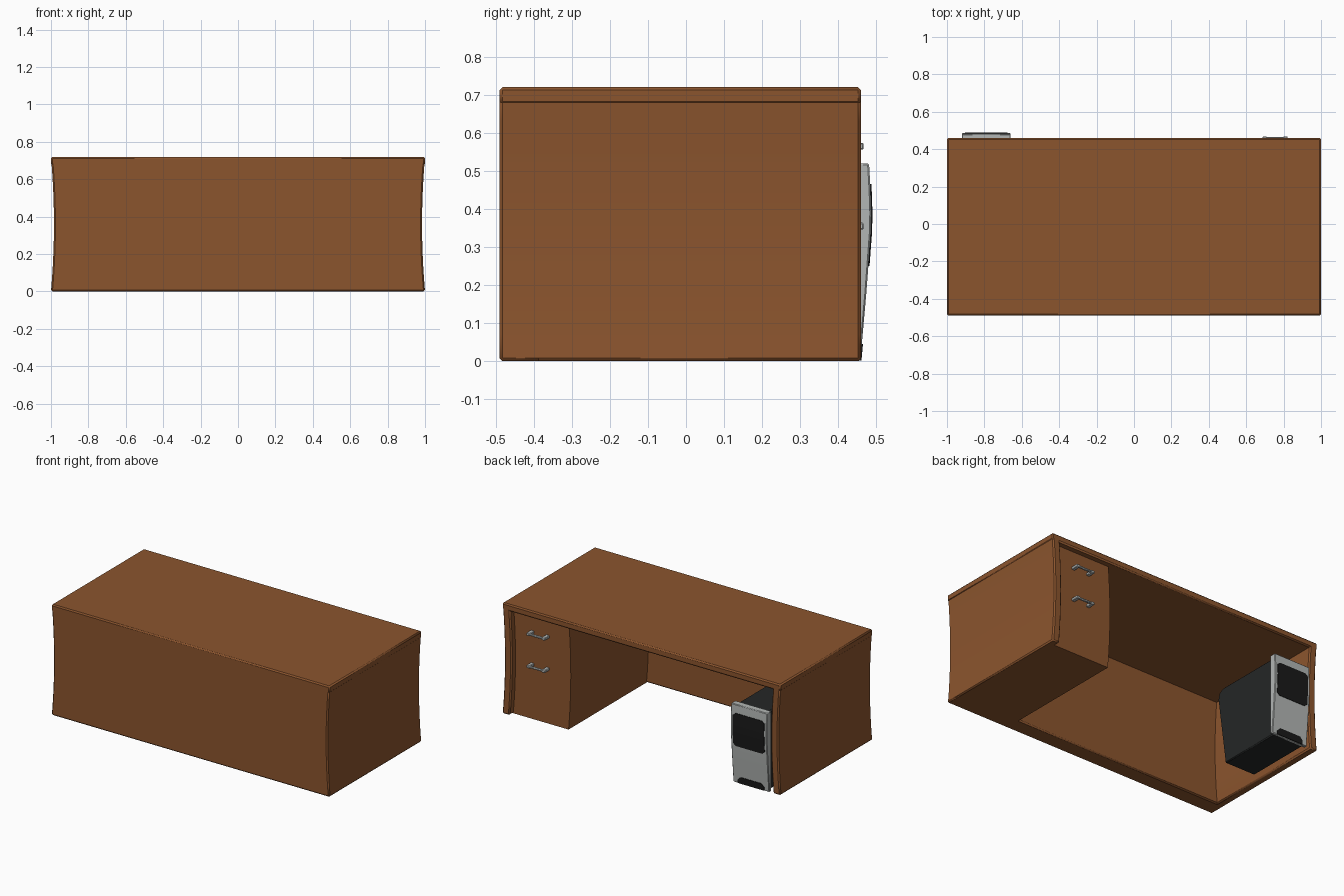
import bpy, bmesh, math

cube = bpy.data.objects.get("Cube")
if cube:
    bpy.data.objects.remove(cube)


def material(name, color):
    m = bpy.data.materials.new(name)
    m.use_nodes = True
    m.diffuse_color = (*color, 1)
    m.node_tree.nodes["Principled BSDF"].inputs["Base Color"].default_value = (*color, 1)
    return m


WOOD = material("brown wood", (0.26, 0.09, 0.027))
GREY = material("light grey plastic", (0.45, 0.47, 0.46))
DARK = material("charcoal casing", (0.018, 0.02, 0.02))
BLACK = material("black trim", (0.01, 0.01, 0.01))


def finish(name, bm, mat, bevel=0.0):
    bmesh.ops.recalc_face_normals(bm, faces=bm.faces)
    mesh = bpy.data.meshes.new(name)
    bm.to_mesh(mesh)
    bm.free()
    mesh.materials.append(mat)
    ob = bpy.data.objects.new(name, mesh)
    bpy.context.collection.objects.link(ob)
    if bevel:
        mod = ob.modifiers.new("bevel", 'BEVEL')
        mod.width = bevel
        mod.segments = 1
        mod.limit_method = 'ANGLE'
        mod.angle_limit = math.radians(40)
    bpy.ops.object.select_all(action='DESELECT')
    bpy.context.view_layer.objects.active = ob
    ob.select_set(True)
    bpy.ops.object.shade_smooth_by_angle(angle=math.radians(25))
    return ob


def extrude(name, outline, axis, a, b, mat, bevel=0.0):
    """Extrude an (h, z) outline from a to b along axis x or y."""
    bm = bmesh.new()
    place = (lambda h, z, d: (d, h, z)) if axis == 'x' else (lambda h, z, d: (h, d, z))
    face = bm.faces.new([bm.verts.new(place(h, z, a)) for h, z in outline])
    new = bmesh.ops.extrude_face_region(bm, geom=[face])["geom"]
    shift = place(0, 0, b - a)
    bmesh.ops.translate(bm, vec=shift, verts=[v for v in new if isinstance(v, bmesh.types.BMVert)])
    return finish(name, bm, mat, bevel)


def box(name, x, y, z, mat, bevel=0.0):
    corners = [(x[0], z[0]), (x[1], z[0]), (x[1], z[1]), (x[0], z[1])]
    return extrude(name, corners, 'y', y[0], y[1], mat, bevel)


def bowed(x_right, x_left, height, steps=10):
    """Outline whose two upright edges bow; each edge is (x, bow)."""
    def edge(x, bow):
        zs = [height * i / steps for i in range(steps + 1)]
        return [(x - bow * (1 - ((z - 0.36) / 0.36) ** 2), z) for z in zs]
    return edge(*x_left) + edge(*x_right)[::-1]


# Desk shell
BOW = 0.016
box("desk_top", (-1, 1), (-0.49, 0.46), (0.675, 0.72), WOOD, 0.008)
extrude("front_panel", bowed((-1, -BOW), (1, BOW), 0.7), 'y', -0.49, -0.38, WOOD, 0.008)
for side, s in (("left", 1), ("right", -1)):
    extrude(side + "_end_panel", bowed((s * 0.947, s * BOW), (s, s * BOW), 0.7),
            'y', -0.47, 0.46, WOOD, 0.008)

# Drawer pedestal and its handles
extrude("drawer_pedestal", bowed((0.55, BOW), (0.955, BOW), 0.68), 'y', -0.4, 0.42, WOOD)
for label, z in (("upper", 0.565), ("lower", 0.355)):
    box(label + "_handle_bar", (0.69, 0.82), (0.45, 0.466), (z - 0.006, z + 0.006), GREY, 0.003)
    for x in (0.70, 0.81):
        box(label + "_handle_post", (x - 0.012, x + 0.012), (0.40, 0.467),
            (z - 0.009, z + 0.009), GREY, 0.003)

# Computer tower casing
CASE = [(0.01, 0), (-0.055, 0.45), (-0.045, 0.49), (-0.01, 0.51), (0.45, 0.51), (0.45, 0)]
extrude("tower_casing", CASE, 'x', -0.9, -0.68, DARK, 0.006)

# Curved bezel of the tower
CURVE = [(0, 0.458), (0.18, 0.474), (0.34, 0.486), (0.39, 0.487), (0.45, 0.485), (0.52, 0.481)]
extrude("tower_bezel", [(y, z) for z, y in CURVE] + [(0.437, 0.52), (0.437, 0)],
        'x', -0.92, -0.66, GREY, 0.004)


def bezel_y(z):
    for (z0, y0), (z1, y1) in zip(CURVE, CURVE[1:]):
        if z <= z1:
            return y0 + (y1 - y0) * (z - z0) / (z1 - z0)


def bezel_plate(name, rows):
    """Thin plate following the bezel; rows are (z, half width)."""
    bm = bmesh.new()
    strips = []
    for z, w in rows:
        strips.append([bm.verts.new((-0.79 + s * w, bezel_y(z) + d, z))
                       for s, d in ((1, 0.003), (-1, 0.003), (-1, -0.002), (1, -0.002))])
    for a, b in zip(strips, strips[1:]):
        for i in range(4):
            j = (i + 1) % 4
            bm.faces.new((a[i], a[j], b[j], b[i]))
    bm.faces.new(strips[0])
    bm.faces.new(strips[-1])
    finish(name, bm, BLACK)


bezel_plate("drive_bay_cover", [(0.25, 0.095), (0.265, 0.113), (0.34, 0.113), (0.39, 0.113),
                                (0.45, 0.113), (0.465, 0.095)])
bezel_plate("lower_vent", [(0.002, 0.095), (0.025, 0.095), (0.045, 0.075)])
